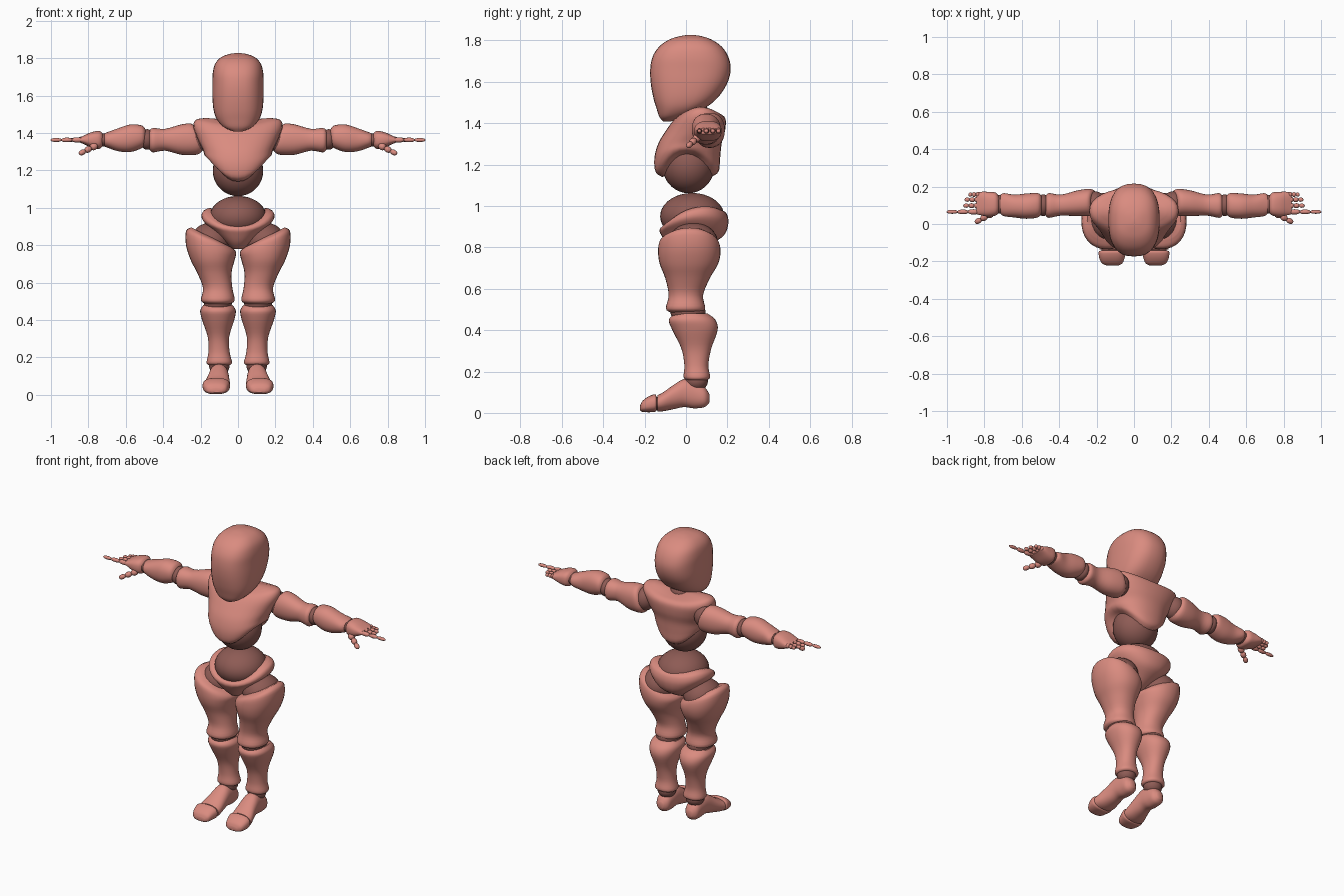
import bpy, bmesh, math
from mathutils import Vector


def material(name, rgb):
    m = bpy.data.materials.new(name)
    m.diffuse_color = (*rgb, 1)
    return m


SKIN = material("salmon shell", (0.70, 0.26, 0.215))
JOINT = material("dark joint", (0.27, 0.105, 0.09))


def finish(bm, name, mat, mirror):
    bmesh.ops.recalc_face_normals(bm, faces=bm.faces)
    me = bpy.data.meshes.new(name)
    bm.to_mesh(me)
    bm.free()
    me.materials.append(mat)
    ob = bpy.data.objects.new(name, me)
    bpy.context.collection.objects.link(ob)
    bpy.ops.object.select_all(action='DESELECT')
    ob.select_set(True)
    bpy.context.view_layer.objects.active = ob
    bpy.ops.object.shade_smooth_by_angle(angle=math.radians(45))
    if mirror:
        ob.modifiers.new("Mirror", 'MIRROR').use_clip = False
    return ob


def spline(rows, steps=4):
    """Catmull-Rom through rows of numbers."""
    out = []
    for i in range(len(rows) - 1):
        p0, p1, p2 = rows[max(i - 1, 0)], rows[i], rows[i + 1]
        p3 = rows[min(i + 2, len(rows) - 1)]
        for s in range(steps):
            t = s / steps
            out.append([0.5 * (2 * b + (c - a) * t + (2 * a - 5 * b + 4 * c - d) * t * t
                               + (3 * b - a - 3 * c + d) * t ** 3)
                        for a, b, c, d in zip(p0, p1, p2, p3)])
    return out + [list(rows[-1])]


def loft(name, axis, rings, power=2.2, mirror=False, mat=SKIN, n=32):
    """Ring: position, a min, a max, b min, b max, then side lift, a tilt, b tilt."""
    rows = spline([tuple(r) + (0,) * (8 - len(r)) for r in rings])
    bm = bmesh.new()
    loops = []
    for t, a0, a1, b0, b1, lift, ta, tb in rows:
        loop = []
        for k in range(n):
            ang = 2 * math.pi * k / n
            c, s = math.cos(ang), math.sin(ang)
            ca = math.copysign(abs(c) ** (2 / power), c)
            sb = math.copysign(abs(s) ** (2 / power), s)
            a = (a0 + a1) / 2 + (a1 - a0) / 2 * ca
            b = (b0 + b1) / 2 + (b1 - b0) / 2 * sb
            h = t + lift * c * c + ta * c + tb * s
            loop.append(bm.verts.new({'x': (h, a, b), 'y': (a, h, b), 'z': (a, b, h)}[axis]))
        loops.append(loop)
    for lo, hi in zip(loops, loops[1:]):
        for k in range(n):
            bm.faces.new((lo[k], lo[(k + 1) % n], hi[(k + 1) % n], hi[k]))
    for loop in (loops[0], loops[-1]):
        mid = bm.verts.new(sum((v.co for v in loop), Vector()) / n)
        for k in range(n):
            bm.faces.new((loop[k], loop[(k + 1) % n], mid))
    return finish(bm, name, mat, mirror)


def ball(name, centre, radii, mirror=False, mat=JOINT):
    bm = bmesh.new()
    bmesh.ops.create_uvsphere(bm, u_segments=32, v_segments=18, radius=1)
    for v in bm.verts:
        v.co = Vector(centre) + Vector(c * r for c, r in zip(v.co, radii))
    return finish(bm, name, mat, mirror)


def finger(name, start, end, radius):
    """Three rounded segments in a row with small pinched knuckles."""
    start, end = Vector(start), Vector(end)
    turn = Vector((0, 0, 1)).rotation_difference(end - start)
    seg = (end - start).length / 3
    bm = bmesh.new()
    for i in range(3):
        r = radius * (1 - 0.13 * i)
        made = bmesh.ops.create_uvsphere(bm, u_segments=12, v_segments=10, radius=1)
        for v in made['verts']:
            x, y, z = v.co
            z = math.copysign(abs(z) ** 0.8, z)
            w = 1 if abs(z) > 0.98 else 1.12
            v.co = start + turn @ Vector((x * r * w, y * r * w, seg * (i + 0.5 + 0.54 * z)))
    return finish(bm, name, SKIN, True)


# Head: flat-sided dome narrowing to the chin
loft("head", 'z', [
    (1.408, -.025, .025, -.11, -.075), (1.43, -.075, .075, -.128, -.01),
    (1.47, -.112, .112, -.142, .085), (1.52, -.13, .13, -.157, .15),
    (1.59, -.137, .137, -.17, .198), (1.66, -.137, .137, -.173, .216),
    (1.72, -.135, .135, -.162, .205), (1.77, -.122, .122, -.13, .173),
    (1.805, -.09, .09, -.08, .122), (1.822, -.045, .045, -.025, .07),
    (1.827, -.008, .008, .01, .03)], power=2.5)
ball("neck", (0, .04, 1.45), (.07, .07, .06))

# Chest shell arching over the belly ball
loft("chest", 'z', [
    (1.14, -.13, .13, -.115, .12, .115), (1.165, -.16, .16, -.147, .157, .10),
    (1.23, -.178, .178, -.153, .165, .05), (1.30, -.188, .188, -.135, .172, .01),
    (1.36, -.212, .212, -.10, .188), (1.415, -.238, .238, -.06, .192, .015),
    (1.44, -.225, .225, -.03, .175, .03), (1.45, -.17, .17, .0, .14, .03)])
ball("belly", (0, .012, 1.197), (.135, .127, .135))

# Pelvis: tilted brief-shaped shell around the lower ball
ball("waist", (0, .03, .95), (.152, .155, .113))
loft("pelvis", 'z', [
    (.78, -.03, .03, -.05, .05), (.815, -.08, .08, -.09, .12, .01),
    (.86, -.15, .15, -.12, .185, .03), (.90, -.192, .192, -.128, .205, .04, 0, .02),
    (.93, -.19, .19, -.122, .195, .045, 0, .035),
    (.94, -.165, .165, -.105, .17, .05, 0, .04)])

# Legs
ball("hip_joint", (.145, .035, .82), (.11, .12, .10), True)
loft("thigh", 'z', [
    (.485, .045, .17, -.075, .075), (.505, .018, .198, -.097, .093),
    (.57, .03, .187, -.084, .083), (.65, .035, .217, -.10, .115),
    (.72, .018, .253, -.127, .155), (.78, .01, .278, -.135, .167, 0, .02),
    (.83, .03, .278, -.125, .155, 0, .045), (.85, .07, .25, -.08, .115, 0, .045)],
    mirror=True)
ball("knee_joint", (.108, .01, .487), (.075, .085, .055), True)
loft("shin", 'z', [
    (.16, .04, .16, .0, .105), (.175, .032, .168, -.012, .117),
    (.23, .045, .158, -.008, .108), (.31, .047, .162, -.022, .122),
    (.40, .02, .192, -.066, .153), (.45, .012, .202, -.083, .142),
    (.48, .03, .185, -.055, .105)], mirror=True)
ball("ankle_joint", (.1, .05, .155), (.055, .056, .05), True)
loft("foot", 'y', [
    (-.137, .043, .186, .006, .086), (-.11, .042, .18, .008, .10),
    (-.06, .046, .165, .018, .135), (-.01, .05, .155, .028, .163),
    (.04, .053, .15, .022, .155), (.09, .06, .145, .028, .125),
    (.113, .085, .12, .05, .09)], mirror=True)
ball("toe_joint", (.115, -.14, .045), (.06, .02, .033), True)
loft("toe", 'y', [
    (-.222, .085, .145, .012, .035), (-.21, .062, .172, .005, .058),
    (-.18, .05, .186, .003, .08), (-.15, .043, .189, .005, .09),
    (-.143, .05, .18, .012, .08)], power=2.6, mirror=True)

# Arms
ball("shoulder_joint", (.21, .11, 1.37), (.06, .065, .07), True)
loft("upper_arm", 'x', [
    (.205, .06, .165, 1.315, 1.415, 0, 0, .02), (.23, .045, .187, 1.285, 1.448, 0, 0, .015),
    (.30, .042, .18, 1.283, 1.446), (.39, .045, .157, 1.305, 1.422),
    (.455, .033, .165, 1.296, 1.426), (.475, .05, .145, 1.315, 1.41)], mirror=True)
ball("elbow_joint", (.485, .1, 1.365), (.04, .058, .055), True)
loft("forearm", 'x', [
    (.495, .055, .15, 1.335, 1.42), (.515, .035, .165, 1.318, 1.44),
    (.575, .028, .163, 1.298, 1.445), (.64, .035, .157, 1.302, 1.425),
    (.695, .042, .165, 1.32, 1.405), (.715, .055, .155, 1.328, 1.398)], mirror=True)
ball("wrist_joint", (.72, .105, 1.362), (.03, .05, .036), True)
loft("palm", 'x', [
    (.72, .065, .145, 1.335, 1.392), (.74, .045, .168, 1.315, 1.41),
    (.78, .04, .172, 1.32, 1.405), (.82, .047, .172, 1.338, 1.388),
    (.843, .052, .165, 1.348, 1.377)], power=2.6, mirror=True)

# Fingers: the first one long, the rest shorter
finger("index_finger", (.83, .065, 1.363), (1.0, .065, 1.362), .0125)
for label, y, tip in (("middle", .098, .912), ("ring", .13, .905), ("little", .157, .885)):
    finger(label + "_finger", (.825, y, 1.365), (tip, y, 1.362), .0135)
finger("thumb", (.755, .06, 1.335), (.848, .008, 1.288), .0175)
